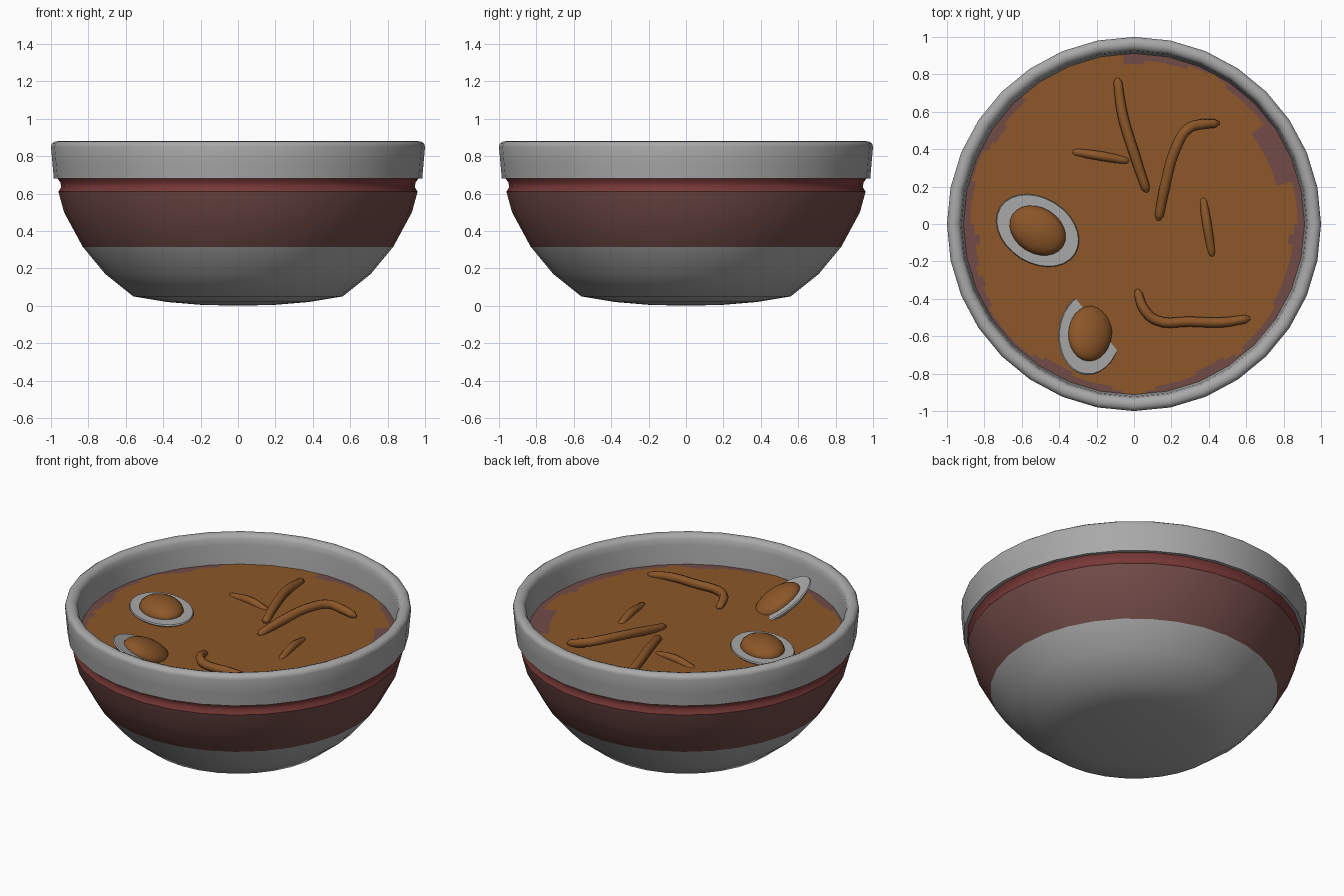
import bpy, bmesh, math
from mathutils import Matrix, Vector

if "Cube" in bpy.data.objects:
    bpy.data.objects.remove(bpy.data.objects["Cube"])

SIDES = 32
SOUP_Z = 0.70


def material(name, rgb):
    m = bpy.data.materials.new(name)
    m.diffuse_color = (*rgb, 1)
    m.use_nodes = True
    m.node_tree.nodes["Principled BSDF"].inputs["Base Color"].default_value = m.diffuse_color
    return m


GREY = material("pale grey", (0.40, 0.395, 0.395))
MAROON = material("dull maroon", (0.165, 0.07, 0.064))
RED = material("dark red", (0.185, 0.04, 0.038))
BROWN = material("broth brown", (0.262, 0.095, 0.022))


def finish(name, mesh, mats, angle=40):
    ob = bpy.data.objects.new(name, mesh)
    bpy.context.collection.objects.link(ob)
    for m in mats:
        mesh.materials.append(m)
    bpy.ops.object.select_all(action='DESELECT')
    ob.select_set(True)
    bpy.context.view_layer.objects.active = ob
    bpy.ops.object.shade_smooth_by_angle(angle=math.radians(angle))
    return ob


def lathe(name, profile, mats, rule=None, sides=SIDES, closed=False, angle=40):
    """Spin (radius, height) points round z; rule picks a material per face centre."""
    bm = bmesh.new()
    rings = []
    for r, z in profile:
        if r == 0:
            rings.append([bm.verts.new((0, 0, z))] * sides)
        else:
            rings.append([bm.verts.new((r * math.cos(2 * math.pi * i / sides),
                                        r * math.sin(2 * math.pi * i / sides), z))
                          for i in range(sides)])
    pairs = list(zip(rings, rings[1:]))
    if closed:
        pairs.append((rings[-1], rings[0]))
    for a, b in pairs:
        for i in range(sides):
            j = (i + 1) % sides
            quad = list(dict.fromkeys((a[i], a[j], b[j], b[i])))
            f = bm.faces.new(quad)
            if rule:
                f.material_index = rule(f.calc_center_median())
    mesh = bpy.data.meshes.new(name)
    bm.to_mesh(mesh)
    bm.free()
    return finish(name, mesh, mats, angle)


# Bowl body: grey foot, maroon band, red groove below the rim
lathe("bowl_body",
      [(0, 0), (0.2, 0.005), (0.38, 0.02), (0.56, 0.05), (0.71, 0.17), (0.83, 0.315),
       (0.93, 0.50), (0.96, 0.61), (0.945, 0.635), (0.95, 0.66), (0.968, 0.685)],
      [GREY, MAROON, RED],
      lambda c: 0 if c.z < 0.315 else (1 if c.z < 0.61 else 2), angle=44)

# Rim: thick rounded collar
lathe("bowl_rim",
      [(0.91, 0.68), (0.985, 0.68), (0.992, 0.76), (1.0, 0.85), (0.995, 0.867), (0.98, 0.878),
       (0.96, 0.88), (0.94, 0.873), (0.928, 0.855), (0.922, 0.82)],
      [GREY], closed=True)


# Broth surface with uneven maroon patches at the edge
def broth_rule(c):
    r, a = math.hypot(c.x, c.y), math.degrees(math.atan2(c.y, c.x))
    limit = 0.88 + 0.018 * math.sin(math.radians(a * 7)) + 0.01 * math.sin(math.radians(a * 19))
    if 14 < a < 38:
        limit = 0.80
    elif -50 < a < 14 or abs(a) > 165:
        limit -= 0.02
    elif 95 < a < 130:
        limit = 1
    return 1 if r > limit else 0


lathe("broth", [(0.915, SOUP_Z), (0.895, SOUP_Z), (0.875, SOUP_Z), (0.855, SOUP_Z),
                (0.83, SOUP_Z), (0.79, SOUP_Z), (0, SOUP_Z)],
      [BROWN, MAROON], broth_rule, sides=96)


# Egg halves: flat-topped white cup with a bulging yolk
def egg(name, loc, spin, tilt_axis, tilt):
    place = (Matrix.Translation(loc) @ Matrix.Rotation(math.radians(tilt), 4, Vector(tilt_axis))
             @ Matrix.Rotation(math.radians(spin), 4, 'Z'))
    white = lathe(name + "_white",
                  [(0, -0.5), (0.5, -0.43), (0.85, -0.25), (1, -0.06), (0.98, 0), (0, 0)],
                  [GREY], sides=28)
    white.data.transform(place @ Matrix.Diagonal((0.238, 0.175, 0.13, 1)))
    dome = [(math.sin(t * math.pi / 10), -math.cos(t * math.pi / 10)) for t in range(1, 10)]
    yolk = lathe(name + "_yolk", [(0, -1)] + dome + [(0, 1)], [BROWN], sides=24)
    yolk.data.transform(place @ Matrix.Diagonal((0.16, 0.122, 0.065, 1)))


egg("flat_egg", (-0.515, -0.035, SOUP_Z + 0.018), -32, (1, 0, 0), 0)
egg("tilted_egg", (-0.235, -0.585, SOUP_Z + 0.03), 72, (-0.8, 1, 0), 28)


# Noodles: tapered tubes lying on the broth
def noodle(name, points, radius):
    cu = bpy.data.curves.new(name, 'CURVE')
    cu.dimensions = '3D'
    cu.bevel_depth = radius
    cu.bevel_resolution = 2
    cu.resolution_u = 5
    cu.use_fill_caps = True
    sp = cu.splines.new('BEZIER')
    # short extra points near both ends make rounded tips
    p = [Vector((x, y, SOUP_Z + h)) for x, y, h in points]
    tip = 0.025
    p.insert(1, p[0] + (p[1] - p[0]).normalized() * tip)
    p.insert(-1, p[-1] + (p[-2] - p[-1]).normalized() * tip)
    sp.bezier_points.add(len(p) - 1)
    for i, (bp, co) in enumerate(zip(sp.bezier_points, p)):
        bp.co = co
        bp.handle_left_type = bp.handle_right_type = 'AUTO'
        bp.radius = 0.35 if i in (0, len(p) - 1) else (0.85 if i in (1, len(p) - 2) else 1)
    tmp = bpy.data.objects.new("tmp", cu)
    bpy.context.collection.objects.link(tmp)
    dg = bpy.context.evaluated_depsgraph_get()
    mesh = bpy.data.meshes.new_from_object(tmp.evaluated_get(dg))
    bpy.data.objects.remove(tmp)
    bpy.data.curves.remove(cu)
    finish(name, mesh, [BROWN], 60)


noodle("long_noodle", [(-0.09, 0.78, 0), (-0.06, 0.58, 0.02), (0, 0.38, 0.025), (0.07, 0.17, 0.005)], 0.028)
noodle("bent_noodle", [(0.13, 0.02, 0), (0.165, 0.2, 0.03), (0.23, 0.42, 0.055), (0.29, 0.51, 0.05),
                       (0.36, 0.533, 0.03), (0.455, 0.54, 0.005)], 0.028)
noodle("corner_noodle", [(0.015, -0.35, 0), (0.05, -0.45, 0.02), (0.12, -0.515, 0.02), (0.3, -0.522, 0.02),
                         (0.48, -0.525, 0.015), (0.62, -0.505, 0)], 0.027)
noodle("short_noodle_left", [(-0.335, 0.388, -0.012), (-0.17, 0.362, 0.008), (-0.02, 0.335, -0.012)], 0.025)
noodle("short_noodle_right", [(0.368, 0.145, -0.012), (0.39, 0, 0.008), (0.42, -0.18, -0.012)], 0.025)
